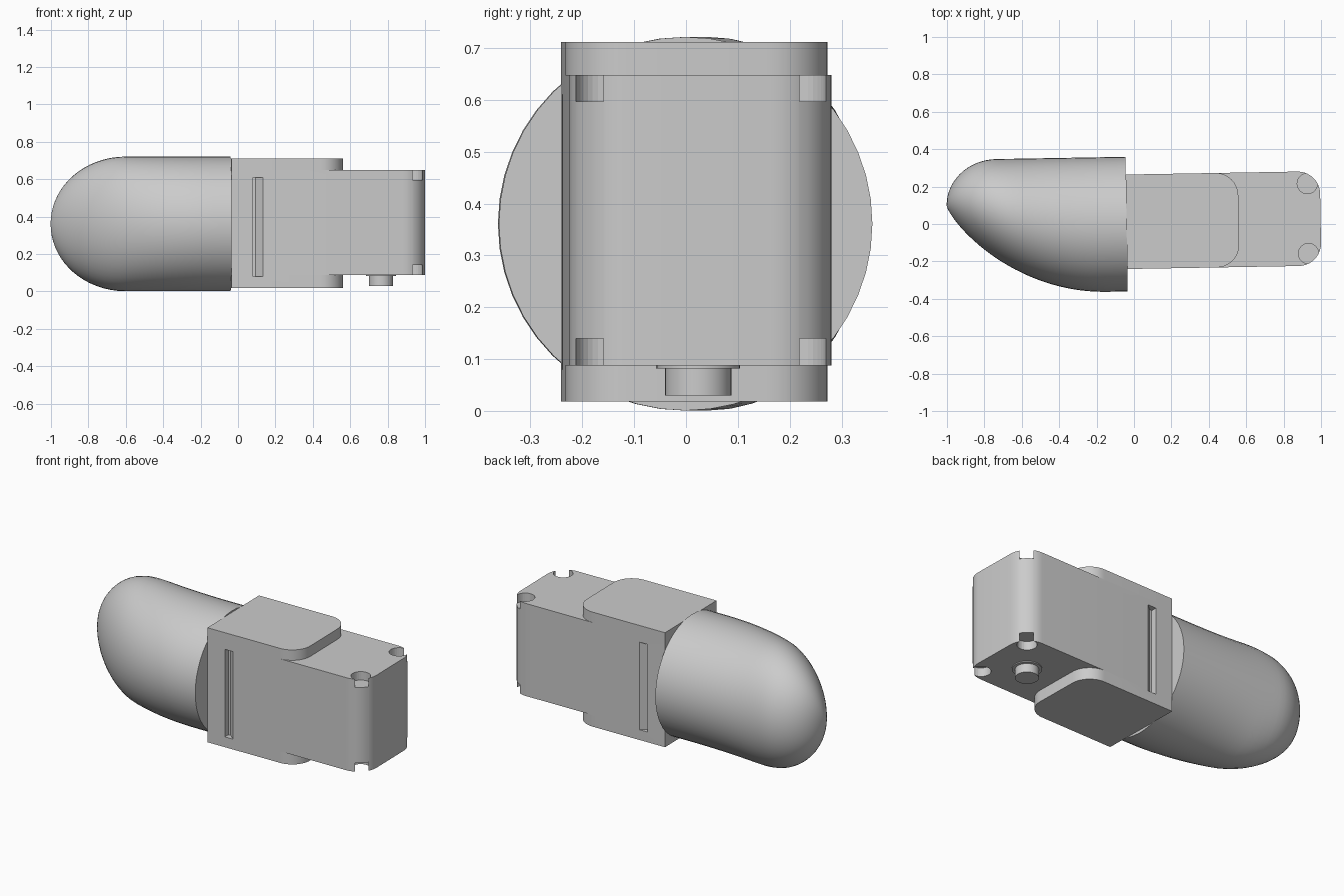
import bpy, bmesh
from math import sin, cos, pi, sqrt, radians
from mathutils import Matrix

if "Cube" in bpy.data.objects:
    bpy.data.objects.remove(bpy.data.objects["Cube"])

grey = bpy.data.materials.new("plain_grey")
grey.use_nodes = True
colour = (0.6, 0.6, 0.6, 1)
grey.diffuse_color = colour
grey.node_tree.nodes["Principled BSDF"].inputs["Base Color"].default_value = colour

TILT = Matrix.Rotation(radians(1), 4, 'Z')
MID_Y = 0.0125      # centre line of the housing
HALF = 0.2525       # half width of the housing


def finish(name, bm):
    bmesh.ops.recalc_face_normals(bm, faces=bm.faces)
    mesh = bpy.data.meshes.new(name)
    bm.to_mesh(mesh)
    bm.free()
    mesh.materials.append(grey)
    ob = bpy.data.objects.new(name, mesh)
    bpy.context.collection.objects.link(ob)
    ob.matrix_world = TILT
    return ob


def prism(name, outline, z0, z1):
    bm = bmesh.new()
    face = bm.faces.new([bm.verts.new((x, y, z0)) for x, y in outline])
    up = bmesh.ops.extrude_face_region(bm, geom=[face])["geom"]
    verts = [v for v in up if isinstance(v, bmesh.types.BMVert)]
    bmesh.ops.translate(bm, verts=verts, vec=(0, 0, z1 - z0))
    return finish(name, bm)


def arc(cx, cy, r, a0, a1, n):
    return [(cx + r * cos(a0 + (a1 - a0) * i / n),
             cy + r * sin(a0 + (a1 - a0) * i / n)) for i in range(n + 1)]


def disc(name, x, y, r, z0, z1):
    return prism(name, arc(x, y, r, 0, 2 * pi, 32)[:-1], z0, z1)


def rounded_plate(name, x0, x1, r, z0, z1):
    lo, hi = MID_Y - HALF, MID_Y + HALF
    outline = [(x0, hi), (x0, lo)]
    outline += arc(x1 - r, lo + r, r, -pi / 2, 0, 10)
    outline += arc(x1 - r, hi - r, r, 0, pi / 2, 10)
    return prism(name, outline, z0, z1)


def cut(target, cutter):
    cutter.hide_render = True
    cutter.hide_set(True)
    mod = target.modifiers.new(cutter.name, 'BOOLEAN')
    mod.operation = 'DIFFERENCE'
    mod.solver = 'EXACT'
    mod.object = cutter


def smooth(ob):
    bpy.ops.object.select_all(action='DESELECT')
    bpy.context.view_layer.objects.active = ob
    ob.select_set(True)
    bpy.ops.object.shade_smooth_by_angle(angle=radians(30))


# Rounded nose body: elliptical sections lofted along x
def section(x):
    def rise(start, length):
        return sqrt(max(0, 1 - (max(0, start - x) / length) ** 2))
    height = 0.36 * rise(-0.6, 0.4)
    top = 0.115 + 0.245 * rise(-0.73, 0.27)
    bottom = 0.115 - 0.475 * rise(-0.15, 0.85) ** 1.56
    return (top + bottom) / 2, (top - bottom) / 2, height


bm = bmesh.new()
SIDES, STEPS = 48, 28
rings = []
for i in range(1, STEPS + 1):
    x = -1 + 0.96 * (1 - cos(i / STEPS * pi / 2))
    cy, w, h = section(x)
    rings.append([bm.verts.new((x, cy + w * cos(2 * pi * k / SIDES),
                                0.361 + h * sin(2 * pi * k / SIDES)))
                  for k in range(SIDES)])
tip = bm.verts.new((-1, 0.115, 0.361))
for k in range(SIDES):
    n = (k + 1) % SIDES
    bm.faces.new((tip, rings[0][k], rings[0][n]))
    for a, b in zip(rings, rings[1:]):
        bm.faces.new((a[k], b[k], b[n], a[n]))
bm.faces.new(rings[-1])
smooth(finish("nose_body", bm))

# Housing block with raised top and bottom plates
block = rounded_plate("housing_block", -0.04, 0.998, 0.12, 0.088, 0.648)
plates = [rounded_plate("top_plate", -0.04, 0.56, 0.12, 0.648, 0.711),
          rounded_plate("bottom_plate", -0.04, 0.56, 0.12, 0.018, 0.088)]

# Corner notches, top and bottom
for side, sy in (("left", 1), ("right", -1)):
    y = MID_Y + sy * 0.187
    for level, z0, z1 in (("top", 0.597, 0.7), ("bottom", 0.04, 0.14)):
        cut(block, disc(f"{side}_{level}_notch_cutter", 0.93, y, 0.054, z0, z1))

# Ramped grip slots in both sides; they reach just into the bottom plate
for side, sy in (("left", 1), ("right", -1)):
    edge = MID_Y + sy * HALF
    outline = [(0.075, edge + sy * 0.02), (0.075, edge - sy * 0.035),
               (0.09, edge - sy * 0.035), (0.13, edge), (0.13, edge + sy * 0.02)]
    slot = prism(f"{side}_slot_cutter", outline, 0.08, 0.61)
    cut(block, slot)
    cut(plates[1], slot)

# Button with its collar under the block
button = disc("button", 0.765, 0.01, 0.064, 0.03, 0.1)
collar = disc("button_collar", 0.765, 0.01, 0.081, 0.082, 0.09)

for ob in [block, button, collar] + plates:
    smooth(ob)
